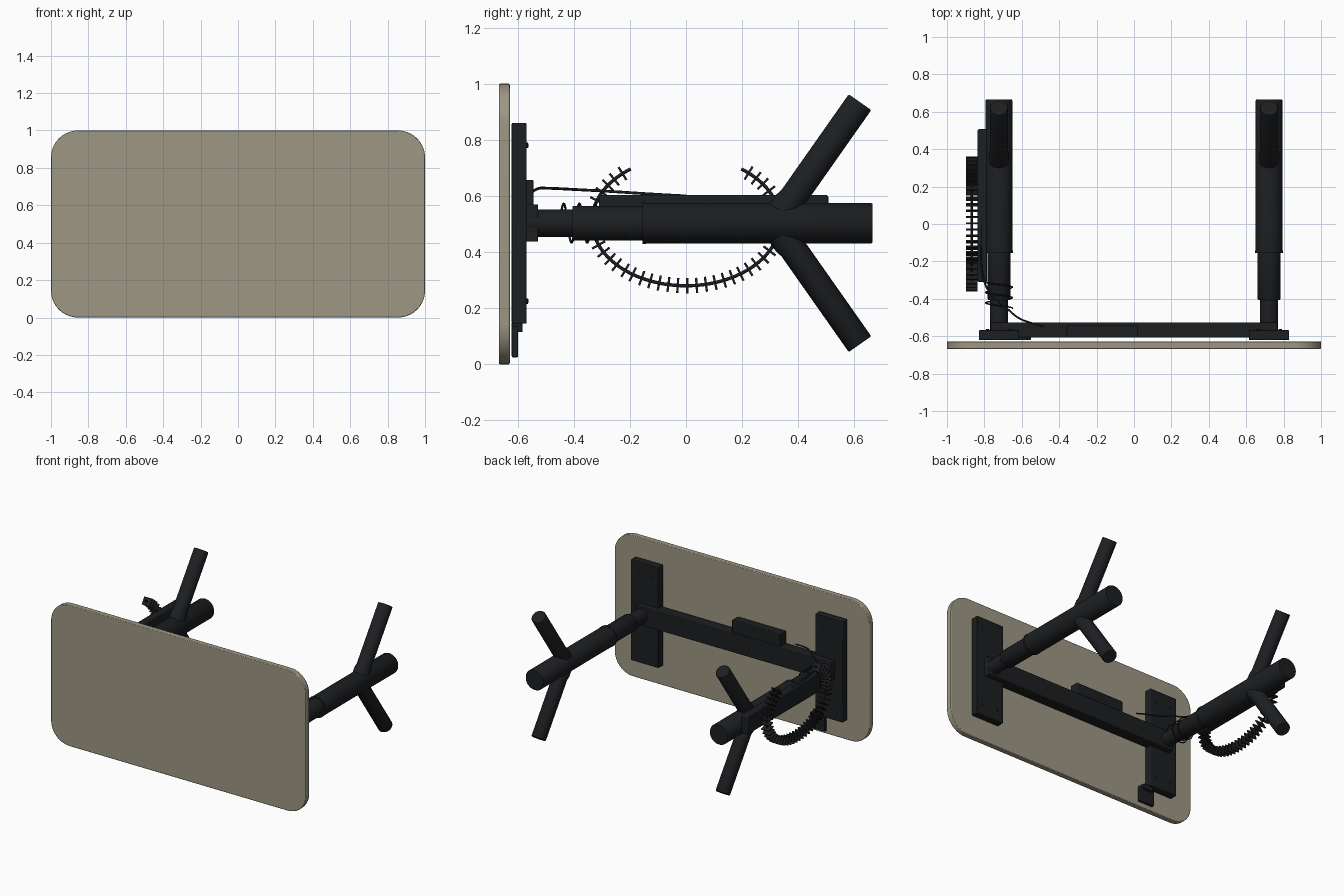
import bpy, bmesh, math
from mathutils import Vector, Matrix

if "Cube" in bpy.data.objects:
    bpy.data.objects.remove(bpy.data.objects["Cube"])


def material(name, col):
    m = bpy.data.materials.new(name)
    m.diffuse_color = (*col, 1)
    m.use_nodes = True
    m.node_tree.nodes["Principled BSDF"].inputs["Base Color"].default_value = m.diffuse_color
    return m


TAN = material("tan_top", (0.34, 0.31, 0.23))
BLACK = material("black_metal", (0.012, 0.013, 0.015))
LX, LZ = 0.722, 0.503  # leg axis


def finish(name, bm, mat=BLACK, bevel=0.0, smooth=True):
    bmesh.ops.recalc_face_normals(bm, faces=bm.faces)
    me = bpy.data.meshes.new(name)
    bm.to_mesh(me)
    bm.free()
    ob = bpy.data.objects.new(name, me)
    bpy.context.collection.objects.link(ob)
    me.materials.append(mat)
    if bevel:
        b = ob.modifiers.new("bevel", 'BEVEL')
        b.width, b.segments, b.limit_method = bevel, 2, 'ANGLE'
    if smooth:
        bpy.ops.object.select_all(action='DESELECT')
        ob.select_set(True)
        bpy.context.view_layer.objects.active = ob
        bpy.ops.object.shade_smooth_by_angle(angle=math.radians(35))
    return ob


def box(name, x, y, z, bevel=0.004):
    bm = bmesh.new()
    c = Vector((sum(x) / 2, sum(y) / 2, sum(z) / 2))
    s = (x[1] - x[0], y[1] - y[0], z[1] - z[0], 1)
    bmesh.ops.create_cube(bm, size=1, matrix=Matrix.Translation(c) @ Matrix.Diagonal(s))
    return finish(name, bm, bevel=bevel)


def turned(name, origin, direction, profile, n=40):
    """Solid of revolution: profile is (distance along axis, radius)."""
    bm = bmesh.new()
    rot = Vector(direction).to_track_quat('Z', 'Y')
    rings = []
    for d, r in profile:
        rings.append([bm.verts.new(Vector(origin) + rot @ Vector(
            (r * math.cos(2 * math.pi * i / n), r * math.sin(2 * math.pi * i / n), d)))
            for i in range(n)])
    for a, b in zip(rings, rings[1:]):
        for i in range(n):
            j = (i + 1) % n
            bm.faces.new((a[i], a[j], b[j], b[i]))
    bm.faces.new(rings[0])
    bm.faces.new(rings[-1])
    return finish(name, bm)


def wire(name, pts, r, spline='NURBS'):
    cu = bpy.data.curves.new(name, 'CURVE')
    cu.dimensions = '3D'
    cu.bevel_depth, cu.bevel_resolution, cu.use_fill_caps = r, 2, True
    s = cu.splines.new(spline)
    s.points.add(len(pts) - 1)
    for p, co in zip(s.points, pts):
        p.co = (*co, 1)
    if spline == 'NURBS':
        s.order_u, s.use_endpoint_u = 3, True
    cu.materials.append(BLACK)
    ob = bpy.data.objects.new(name, cu)
    bpy.context.collection.objects.link(ob)


# tabletop with rounded corners
bm = bmesh.new()
R, outline = 0.145, []
for cx, cz, a0 in ((1 - R, 1 - R, 0), (R - 1, 1 - R, 90), (R - 1, R, 180), (1 - R, R, 270)):
    for k in range(17):
        a = math.radians(a0 + 90 * k / 16)
        outline.append(bm.verts.new((cx + R * math.cos(a), -0.667, cz + R * math.sin(a))))
face = bm.faces.new(outline)
ext = bmesh.ops.extrude_face_region(bm, geom=[face])
bmesh.ops.translate(bm, vec=(0, 0.039, 0),
                    verts=[v for v in ext['geom'] if isinstance(v, bmesh.types.BMVert)])
finish("tabletop", bm, TAN, bevel=0.004)

# support plates, telescopic legs and splayed feet on both sides
for side, s in (("left", -1), ("right", 1)):
    x = s * LX
    box(side + "_support_plate", (x - 0.108, x + 0.108), (-0.621, -0.568), (0.145, 0.86))
    for dx in (-0.06, 0.06):
        for z in (0.225, 0.78):
            turned(side + "_plate_screw", (x + dx, -0.572, z), (0, 1, 0),
                   [(0, 0.01), (0.008, 0.01), (0.01, 0.007)], 16)
    turned(side + "_leg", (x, 0, LZ), (0, 1, 0), [
        (-0.58, 0.049), (-0.405, 0.049), (-0.405, 0.058), (-0.40, 0.0615), (-0.155, 0.0615),
        (-0.155, 0.074), (-0.143, 0.074), (-0.143, 0.072), (0.66, 0.072), (0.665, 0.069)])
    for up in (1, -1):
        turned(side + ("_upper_foot" if up > 0 else "_lower_foot"),
               (x, 0.317, LZ), (0, 0.575, up * 0.818),
               [(0.0, 0.056), (0.085, 0.055), (0.11, 0.049), (0.522, 0.049), (0.527, 0.046)])

# crossbeam, motor control box and hand control
box("crossbeam", (-0.768, 0.768), (-0.607, -0.527), (0.437, 0.57))
box("control_box", (-0.36, 0.02), (-0.607, -0.543), (0.56, 0.657))
box("hand_control", (-0.67, -0.552), (-0.621, -0.598), (0.025, 0.135))
box("hand_control_bracket", (-0.65, -0.572), (-0.621, -0.582), (0.115, 0.15), 0.003)

# cable tray along the left leg
box("cable_tray", (-0.837, -0.785), (-0.31, 0.507), (0.47, 0.604), 0.008)

# open loop of cable chain: core plus evenly spaced links
CX = -0.868
N = 400
pts = []
for i in range(N + 1):
    t = math.radians(126 + 288 * i / N)
    pts.append(Vector((CX, 0.335 * math.cos(t), 0.51 + 0.23 * math.sin(t))))
wire("cable_chain_core", pts[::4], 0.006, 'POLY')
bm = bmesh.new()
travelled, step = 0.0, 0.033
for a, b in zip(pts, pts[1:]):
    travelled += (b - a).length
    if travelled >= step:
        travelled -= step
        tilt = math.atan2(b.z - a.z, b.y - a.y)
        mat = (Matrix.Translation(b) @ Matrix.Rotation(tilt, 4, 'X')
               @ Matrix.Diagonal((0.062, 0.008, 0.054, 1)))
        bmesh.ops.create_cube(bm, size=1, matrix=mat)
finish("cable_chain_links", bm, smooth=False)

# loose power cable and the coil around the left leg
wire("power_cable", [(-0.48, -0.548, 0.615), (-0.55, -0.53, 0.628), (-0.62, -0.505, 0.628),
                     (-0.68, -0.45, 0.626), (-0.77, -0.38, 0.622), (-0.815, -0.28, 0.617),
                     (-0.82, -0.1, 0.605), (-0.82, 0.0, 0.6)], 0.005)
coil = []
for i in range(61):
    a = 2 * math.pi * 2.5 * i / 60
    coil.append((-LX + 0.072 * math.cos(a), -0.45 + 0.14 * i / 60, LZ + 0.07 * math.sin(a)))
wire("coiled_cable", coil, 0.004)
